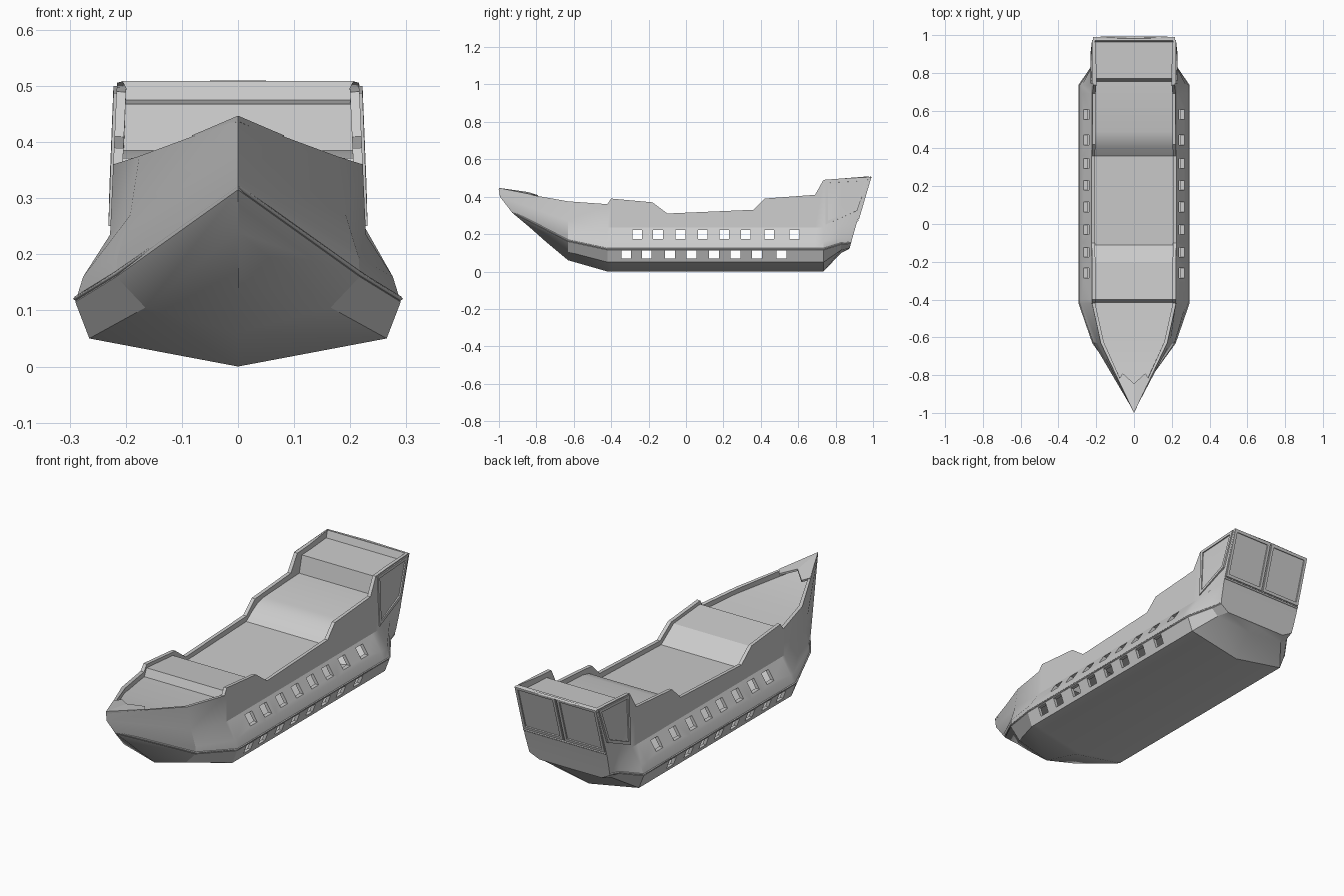
import bpy, bmesh, math
from mathutils import Vector

if "Cube" in bpy.data.objects:
    bpy.data.objects.remove(bpy.data.objects["Cube"])


def make(name, verts, faces, thick=0.0, smooth=True):
    me = bpy.data.meshes.new(name)
    me.from_pydata(verts, [], faces)
    bm = bmesh.new()
    bm.from_mesh(me)
    bmesh.ops.remove_doubles(bm, verts=bm.verts, dist=1e-5)
    bm.to_mesh(me)
    bm.free()
    ob = bpy.data.objects.new(name, me)
    bpy.context.collection.objects.link(ob)
    bpy.context.view_layer.objects.active = ob
    bpy.ops.object.select_all(action='DESELECT')
    ob.select_set(True)
    if thick:
        m = ob.modifiers.new("thick", 'SOLIDIFY')
        m.thickness = thick
        m.offset = -1
        bpy.ops.object.modifier_apply(modifier=m.name)
    if smooth:
        bpy.ops.object.shade_smooth_by_angle(angle=math.radians(25))
    return ob


# Hull stations: (x, y, z) from keel up to rail, for one side
stations = [
    [(0, -.75, .16), (0, -.84, .24), (0, -.93, .315), (0, -.945, .335), (0, -.995, .40), (0, -1, .44)],
    [(0, -.63, .06), (.165, -.63, .105), (.217, -.63, .16), (.215, -.63, .195), (.192, -.63, .27), (.176, -.63, .375)],
]
rails = [(-.42, .36), (-.40, .39), (-.18, .37), (-.10, .31), (.36, .33),
         (.42, .39), (.69, .41), (.735, .49)]
for y, z in rails:
    stations.append([(0, y, 0), (.265, y, .05), (.29, y, .115), (.276, y, .16),
                     (.228, y, .235), (.228 - .045 * (z - .235), y, z)])
stations.append([(0, .83, .10), (.19, .83, .115), (.225, .83, .145), (.225, .83, .18),
                 (.225, .83, .25), (.216, .83, .497)])
stations.append([(0, .87, .12), (.165, .875, .125), (.212, .882, .15), (.216, .89, .18),
                 (.22, .91, .25), (.216, .985, .505)])

verts, faces, n = [], [], 6
for s in stations:
    verts += s + [(-x, y, z) for x, y, z in s]
for k in range(len(stations) - 1):
    a, b = k * 12, k * 12 + 12
    for i in range(n - 1):
        faces.append((a + i, b + i, b + i + 1, a + i + 1))
        faces.append((a + 7 + i, b + 7 + i, b + 6 + i, a + 6 + i))
e = (len(stations) - 1) * 12
for i in range(n - 1):
    faces.append((e + i, e + 6 + i, e + 7 + i, e + i + 1))
hull = make("hull", verts, faces, .017, smooth=False)

# Gun ports, cut right through both sides
bm = bmesh.new()
ports = [(y, .198, .046) for y in (-.26, -.15, -.03, .09, .205, .32, .445, .58)]
ports += [(y, .09, .042) for y in (-.32, -.21, -.085, .03, .15, .265, .38, .51)]
for y, z, h in ports:
    r = bmesh.ops.create_cube(bm, size=1)['verts']
    bmesh.ops.scale(bm, vec=(.7, .052, h), verts=r)
    bmesh.ops.translate(bm, vec=(0, y, z), verts=r)
me = bpy.data.meshes.new("port_cutter")
bm.to_mesh(me)
bm.free()
cutter = bpy.data.objects.new("port_cutter", me)
bpy.context.collection.objects.link(cutter)
cutter.hide_render = True
bpy.context.view_layer.objects.active = hull
m = hull.modifiers.new("ports", 'BOOLEAN')
m.operation = 'DIFFERENCE'
m.solver = 'EXACT'
m.object = cutter
bpy.ops.object.modifier_apply(modifier=m.name)
bpy.data.objects.remove(cutter)
bpy.ops.object.select_all(action='DESELECT')
hull.select_set(True)
bpy.ops.object.shade_smooth_by_angle(angle=math.radians(25))

# Stepped deck: (y, z, half width)
deck = [(-.93, .405, .018), (-.84, .385, .062), (-.63, .35, .163), (-.415, .335, .206),
        (-.40, .372, .208), (-.20, .355, .208), (-.11, .287, .212), (.36, .303, .212),
        (.40, .335, .21), (.44, .36, .208), (.49, .372, .208), (.755, .385, .208),
        (.77, .468, .206), (.968, .475, .206)]
dv = []
for y, z, w in deck:
    dv += [(-w, y, z), (w, y, z)]
df = [(2 * i, 2 * i + 1, 2 * i + 3, 2 * i + 2) for i in range(len(deck) - 1)]
make("deck", dv, df, .008)

# Chevron cap closing the bow rails
make("bow_cap", [(0, -1, .447), (.082, -.825, .412), (.06, -.79, .408), (0, -.845, .425),
                 (-.06, -.79, .408), (-.082, -.825, .412)],
     [(0, 1, 2, 3), (0, 3, 4, 5)], .01, smooth=False)


# Raised border frame from a flat outline
def frame(name, pts, border, thick):
    pts = [Vector(p) for p in pts]
    k = len(pts)
    nrm = (pts[1] - pts[0]).cross(pts[2] - pts[1]).normalized()
    inner = []
    for i, p in enumerate(pts):
        d1 = nrm.cross((p - pts[i - 1]).normalized())
        d2 = nrm.cross((pts[(i + 1) % k] - p).normalized())
        inner.append(p + (d1 + d2) * border / (1 + d1.dot(d2)))
    out = [v + nrm * thick for v in pts + inner]
    return make(name, [tuple(v) for v in out],
                [(i, (i + 1) % k, k + (i + 1) % k, k + i) for i in range(k)],
                thick * 1.8, smooth=False)


# Quarter panels on both sides of the stern
side = [(.226, .745, .25), (.224, .915, .325), (.217, .975, .50), (.217, .745, .487)]
frame("quarter_frame_right", side, .014, .005)
frame("quarter_frame_left", [(-x, y, z) for x, y, z in reversed(side)], .014, .005)

# Two framed panels on the transom
for sx, tag in ((-1, "left"), (1, "right")):
    x0, x1 = sorted((sx * .004, sx * .216))
    frame("transom_frame_" + tag, [(x1, .919, .28), (x0, .919, .28),
                                   (x0, .985, .505), (x1, .985, .505)], .014, .006)


# Thin mouldings drawn as swept paths
def moulding(name, pts, r):
    cu = bpy.data.curves.new(name, 'CURVE')
    cu.dimensions = '3D'
    cu.bevel_depth = r
    cu.bevel_resolution = 0
    cu.use_fill_caps = True
    sp = cu.splines.new('POLY')
    sp.points.add(len(pts) - 1)
    for q, p in zip(sp.points, pts):
        q.co = (*p, 1)
    ob = bpy.data.objects.new(name, cu)
    bpy.context.collection.objects.link(ob)


wale = [(s[2][0], s[2][1], s[2][2] + .006) for s in stations]
moulding("wale_right", wale, .004)
moulding("wale_left", [(-x, y, z) for x, y, z in wale], .004)
moulding("stern_rail", [(-.212, .984, .5), (0, .986, .503), (.212, .984, .5)], .007)
moulding("transom_ledge", [(-.218, .917, .272), (.218, .917, .272)], .006)
